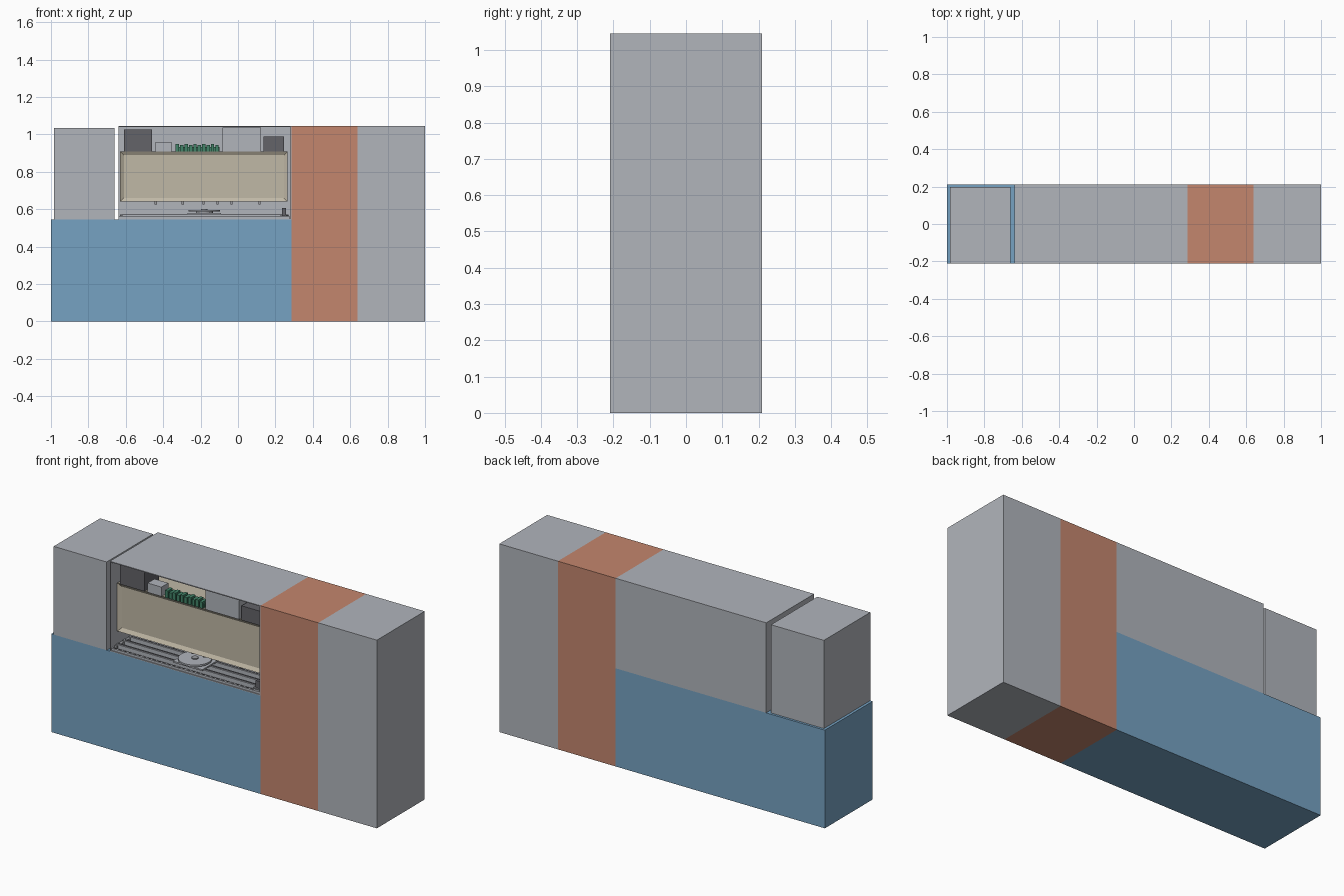
import bpy
import bmesh
from mathutils import Matrix, Vector

cube = bpy.data.objects.get("Cube")
if cube:
    bpy.data.objects.remove(cube, do_unlink=True)


def material(name, rgb):
    m = bpy.data.materials.new(name)
    m.use_nodes = True
    colour = (*rgb, 1.0)
    m.diffuse_color = colour
    m.node_tree.nodes["Principled BSDF"].inputs["Base Color"].default_value = colour
    return m


GREY = material("light grey", (0.44, 0.46, 0.50))
BLUE = material("blue", (0.18, 0.36, 0.54))
ORANGE = material("orange", (0.55, 0.24, 0.155))
CREAM = material("cream", (0.53, 0.48, 0.38))
DARK = material("dark grey", (0.125, 0.125, 0.14))
GREEN = material("green", (0.055, 0.23, 0.14))
STEEL = material("steel grey", (0.32, 0.33, 0.35))


def finish(name, bm, mat):
    mesh = bpy.data.meshes.new(name)
    bm.to_mesh(mesh)
    bm.free()
    mesh.materials.append(mat)
    obj = bpy.data.objects.new(name, mesh)
    bpy.context.collection.objects.link(obj)
    return obj


def add_box(bm, x, y, z):
    lo, hi = Vector((x[0], y[0], z[0])), Vector((x[1], y[1], z[1]))
    matrix = Matrix.Translation((lo + hi) / 2) @ Matrix.Diagonal((*(hi - lo), 1))
    return bmesh.ops.create_cube(bm, size=1, matrix=matrix)["verts"]


def boxes(name, mat, *specs):
    bm = bmesh.new()
    for spec in specs:
        add_box(bm, *spec)
    return finish(name, bm, mat)


def disc(name, mat, centre, radius, depth, sides=32):
    bm = bmesh.new()
    bmesh.ops.create_cone(bm, cap_ends=True, segments=sides, radius1=radius,
                          radius2=radius, depth=depth,
                          matrix=Matrix.Translation(centre))
    return finish(name, bm, mat)


# Main cabinet blocks
D = 0.21
TOP, BASE = 1.045, 0.545
L, R = -0.64, 0.285
FULL = (-D, D)
boxes("lower_cabinet", BLUE, ((-1, R), FULL, (0, BASE)))
boxes("middle_column", ORANGE, ((R, 0.64), FULL, (0, TOP)))
boxes("end_column", GREY, ((0.64, 1), FULL, (0, TOP)))
boxes("side_box", GREY, ((-0.985, -0.66), (-D, 0.197), (BASE, 1.035)))

# Open-fronted housing made of thin panels
T = 0.005
boxes("housing", GREY,
      ((L, R), FULL, (TOP - T, TOP)),
      ((L, R), (D - T, D), (BASE, TOP - T)),
      ((L, L + T), (-D, D - T), (BASE, TOP - T)),
      ((R - T, R), (-D, D - T), (BASE, TOP - T)),
      ((L + T, R - T), (-D, D - T), (BASE, BASE + T)))

# Enclosure with a recessed front panel
bm = bmesh.new()
add_box(bm, (-0.63, 0.265), (-0.16, 0.17), (0.64, 0.908))
bm.normal_update()
front = [f for f in bm.faces if f.normal.y < -0.9]
bmesh.ops.inset_region(bm, faces=front, thickness=0.028)
bmesh.ops.translate(bm, verts=front[0].verts, vec=(0, 0.012, 0))
finish("enclosure", bm, CREAM)

# Feet below the enclosure
boxes("enclosure_feet", STEEL,
      *[((x - 0.006, x + 0.006), (y, y + 0.012), (0.625, 0.64))
        for x in (-0.44, -0.295, -0.185, -0.11, -0.035, 0.115)
        for y in (-0.14, 0.1)])

# Units standing on the enclosure
Y = -0.165
Z = 0.908
boxes("power_unit", DARK, ((-0.61, -0.46), (Y, Y + 0.13), (Z, 1.026)))
boxes("small_unit", GREY, ((-0.44, -0.355), (Y, Y + 0.06), (Z, 0.96)))
boxes("large_unit", GREY, ((-0.083, 0.123), (Y, Y + 0.12), (Z, 1.036)))
boxes("relay_unit", DARK, ((0.137, 0.247), (Y, Y + 0.1), (Z, 0.988)))

# Row of terminal blocks on a rail
terminals = [((-0.335, -0.1), (Y + 0.012, Y + 0.03), (Z, 0.932))]
for i in range(10):
    x = -0.333 + i * 0.0235
    terminals.append(((x, x + 0.018), (Y, Y + 0.042), (Z, 0.949 - 0.006 * (i % 2))))
boxes("terminal_blocks", GREEN, *terminals)

# Slide bed: floor rails, cross bars and front strip
Z0 = BASE + T
boxes("slide_rails", GREY,
      *[((-0.63, 0.27), (y, y + 0.02), (Z0, 0.572))
        for y in (-0.17, -0.115, -0.06, -0.005, 0.05, 0.105)])
boxes("rail_grooves", DARK,
      *[((-0.62, 0.26), (y + 0.008, y + 0.012), (0.572, 0.574))
        for y in (-0.17, -0.115, -0.06, -0.005)])
boxes("rail_end_bars", STEEL,
      *[((x, x + 0.015), (-0.18, 0.14), (Z0, 0.568)) for x in (-0.632, 0.255)])
boxes("front_strip", GREY, ((-0.635, 0.275), (-0.205, -0.192), (Z0, 0.562)))
boxes("strip_slots", DARK,
      *[((-0.62 + i * 0.03, -0.608 + i * 0.03), (-0.201, -0.196), (0.562, 0.564))
        for i in range(29)])

# Carriage with turntable
boxes("carriage", GREY, ((-0.27, -0.09), (-0.185, 0.02), (0.572, 0.58)))
disc("turntable_hub", STEEL, (-0.18, -0.12, 0.583), 0.045, 0.008)
disc("turntable", GREY, (-0.18, -0.12, 0.591), 0.085, 0.01)
disc("turntable_cap", STEEL, (-0.18, -0.12, 0.598), 0.018, 0.006, 16)

# Stop post at the end of the bed
boxes("stop_block", STEEL, ((0.225, 0.272), (-0.19, -0.15), (0.552, 0.566)))
boxes("stop_post", DARK, ((0.235, 0.257), (-0.18, -0.16), (0.566, 0.606)))
